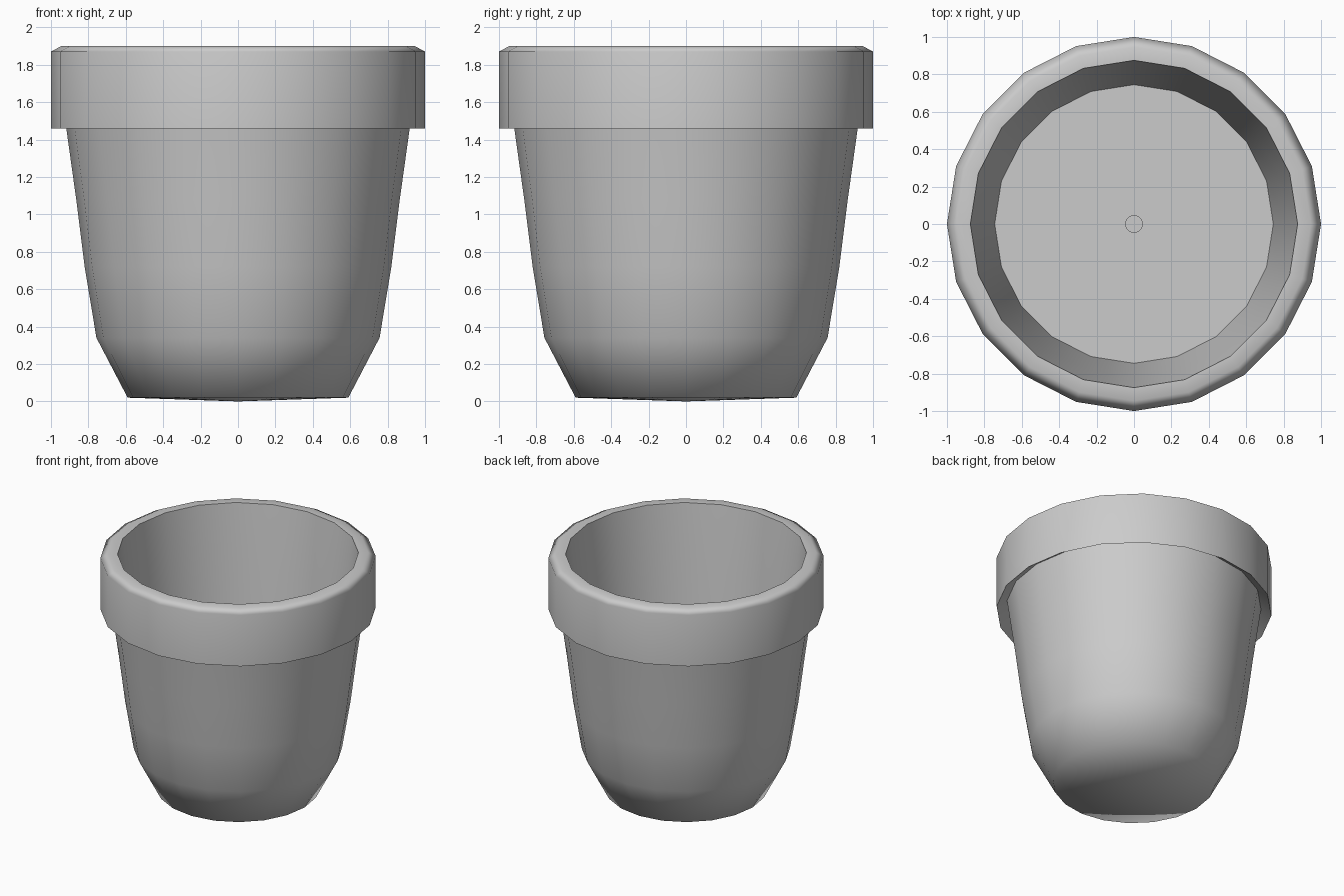
import bpy, bmesh, math

if "Cube" in bpy.data.objects:
    bpy.data.objects.remove(bpy.data.objects["Cube"])

SIDES = 20


def lathe(name, profile, smooth_angle):
    """Spin an (r, z) profile around the z axis; r = 0 closes to a point."""
    bm = bmesh.new()
    rings = []
    for r, z in profile:
        if r == 0:
            rings.append([bm.verts.new((0, 0, z))] * SIDES)
        else:
            rings.append([bm.verts.new((r * math.cos(2 * math.pi * i / SIDES),
                                        r * math.sin(2 * math.pi * i / SIDES), z))
                          for i in range(SIDES)])
    for a, b in zip(rings, rings[1:]):
        for i in range(SIDES):
            j = (i + 1) % SIDES
            corners = list(dict.fromkeys([a[i], a[j], b[j], b[i]]))
            bm.faces.new(corners)
    bmesh.ops.recalc_face_normals(bm, faces=bm.faces)
    mesh = bpy.data.meshes.new(name)
    bm.to_mesh(mesh)
    bm.free()
    obj = bpy.data.objects.new(name, mesh)
    bpy.context.collection.objects.link(obj)
    bpy.ops.object.select_all(action='DESELECT')
    obj.select_set(True)
    bpy.context.view_layer.objects.active = obj
    bpy.ops.object.shade_smooth_by_angle(angle=math.radians(smooth_angle))
    # keep the large bands evenly shaded next to the small bevels
    mod = obj.modifiers.new("even_shading", 'WEIGHTED_NORMAL')
    mod.keep_sharp = True
    return obj


lathe("flower_pot", [
    # slightly domed base and tapering outer wall
    (0, 0), (0.59, 0.02), (0.757, 0.34), (0.82, 0.72), (0.865, 1.08), (0.925, 1.51),
    # overhanging rim with an undercut lower lip and bevelled top
    (1.0, 1.46), (1.0, 1.87), (0.945, 1.9), (0.875, 1.9),
    # inner wall, floor and small drain recess
    (0.82, 1.4), (0.745, 0.6), (0.045, 0.6), (0.045, 0.57), (0, 0.57),
], 63.5)
